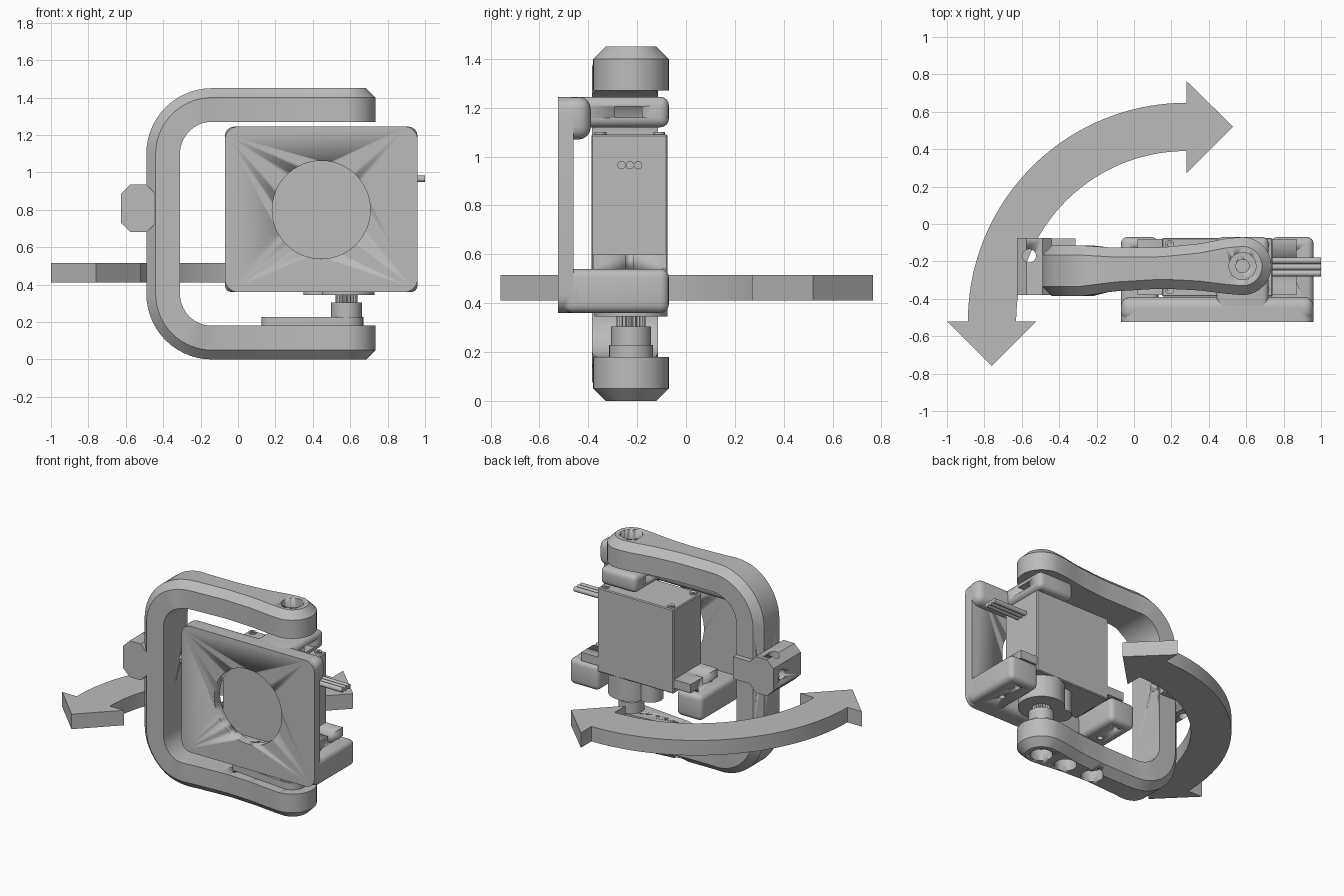
import bpy, bmesh, math
from math import sin, cos, pi
from mathutils import Vector, Matrix

if "Cube" in bpy.data.objects:
    bpy.data.objects.remove(bpy.data.objects["Cube"])

grey = bpy.data.materials.new("plain grey")
grey.use_nodes = True
grey.diffuse_color = (0.5, 0.5, 0.5, 1)
grey.node_tree.nodes["Principled BSDF"].inputs["Base Color"].default_value = (0.5, 0.5, 0.5, 1)


def finish(name, bm, smooth=True):
    bmesh.ops.remove_doubles(bm, verts=bm.verts, dist=0.0005)
    bmesh.ops.recalc_face_normals(bm, faces=bm.faces)
    mesh = bpy.data.meshes.new(name)
    bm.to_mesh(mesh)
    bm.free()
    mesh.materials.append(grey)
    ob = bpy.data.objects.new(name, mesh)
    bpy.context.collection.objects.link(ob)
    if smooth:
        activate(ob)
        bpy.ops.object.shade_smooth_by_angle(angle=math.radians(30))
    return ob


def activate(ob):
    bpy.ops.object.select_all(action='DESELECT')
    ob.select_set(True)
    bpy.context.view_layer.objects.active = ob


def box(name, x, y, z, bevel=0, segments=4):
    bm = bmesh.new()
    bmesh.ops.create_cube(bm, size=1)
    for v in bm.verts:
        v.co = [(r[0] + r[1]) / 2 + c * (r[1] - r[0]) for c, r in zip(v.co, (x, y, z))]
    if bevel:
        bmesh.ops.bevel(bm, geom=bm.edges[:], offset=bevel, segments=segments,
                        profile=0.5, affect='EDGES')
    return finish(name, bm)


def cylinder(name, axis, centre, radius, depth, sides=40):
    bm = bmesh.new()
    bmesh.ops.create_cone(bm, cap_ends=True, segments=sides, radius1=radius,
                          radius2=radius, depth=depth)
    turn = Vector((0, 0, 1)).rotation_difference(Vector(axis)).to_matrix().to_4x4()
    bm.transform(Matrix.Translation(centre) @ turn)
    return finish(name, bm)


def prism(name, outline, lift, step):
    """Extrude a flat outline: lift turns 2D points into 3D, step is the extrusion."""
    bm = bmesh.new()
    face = bm.faces.new([bm.verts.new(lift(*p)) for p in outline])
    new = bmesh.ops.extrude_face_region(bm, geom=[face])["geom"]
    bmesh.ops.translate(bm, vec=step, verts=[g for g in new if isinstance(g, bmesh.types.BMVert)])
    return finish(name, bm)


def arc(cx, cy, r, a, b, n):
    return [(cx + r * cos(a + (b - a) * i / n), cy + r * sin(a + (b - a) * i / n))
            for i in range(n + 1)]


def rounded_rect(x0, x1, z0, z1, r):
    corners = [(x1 - r, z1 - r), (x0 + r, z1 - r), (x0 + r, z0 + r), (x1 - r, z0 + r)]
    return [p for i, c in enumerate(corners) for p in arc(*c, r, i * pi / 2, (i + 1) * pi / 2, 8)]


def cut(target, cutters):
    for c in cutters:
        c.hide_render = True
        activate(target)
        mod = target.modifiers.new("cut", 'BOOLEAN')
        mod.operation = 'DIFFERENCE'
        mod.solver = 'EXACT'
        mod.object = c
        bpy.ops.object.modifier_apply(modifier=mod.name)
        bpy.data.objects.remove(c)


# C-shaped frame: chamfered section swept along a rounded path, with round ends
PIVOT = (0.58, -0.225)
CH, THICK, HEIGHT, ROUND = 0.05, 0.18, 1.45, 0.155
edges = [(-0.3, -0.385, -0.115), (-0.1, -0.36, -0.127), (0.15, -0.345, -0.125),
         (0.35, -0.355, -0.105), (0.5, -0.374, -0.076), (0.58, -0.38, -0.07)]


def width(x):
    if x <= edges[0][0]:
        return edges[0][1:]
    for p, q in zip(edges, edges[1:]):
        if x <= q[0]:
            t = (x - p[0]) / (q[0] - p[0])
            return [p[k] + t * (q[k] - p[k]) for k in (1, 2)]
    return edges[-1][1:]


def end_section(t):
    def at(r, off, side):
        return Vector((PIVOT[0] + r * sin(t), PIVOT[1] + side * r * cos(t), HEIGHT - off))
    return [at(ROUND, THICK, -1), at(ROUND, THICK, 1), at(ROUND, CH, 1),
            at(ROUND - CH, 0, 1), at(ROUND - CH, 0, -1), at(ROUND, CH, -1)]


def path_section(x, z, normal):
    f, b = width(x)
    spots = [(THICK, f), (THICK, b), (CH, b), (0, b - CH), (0, f + CH), (CH, f)]
    return [Vector((x - normal[0] * o, y, z - normal[1] * o)) for o, y in spots]


sections = [end_section(pi / 2 * (1 - i / 10)) for i in range(11)]
for i in range(1, 17):
    sections.append(path_section(0.58 - 0.72 * i / 16, HEIGHT, (0, 1)))
for px, pz in arc(0, 0, 1, pi / 2, pi, 14)[1:]:
    sections.append(path_section(-0.14 + 0.35 * px, 1.1 + 0.35 * pz, (px, pz)))
sections += [[Vector((p.x, p.y, HEIGHT - p.z)) for p in s] for s in reversed(sections)]
bm = bmesh.new()
rings = [[bm.verts.new(p) for p in s] for s in sections]
for a, b in zip(rings, rings[1:]):
    for i in range(6):
        bm.faces.new((a[i], a[i - 1], b[i - 1], b[i]))
frame = finish("c_frame", bm)

# Bearing seats in both arms, and the cross hole in the post
seats = [(PIVOT[0], HEIGHT), (PIVOT[0], 0), (0.38, 0), (0.16, 0)]
for x, z in seats:
    cut(frame, [cylinder("seat_cutter", (0, 0, 1), (x, PIVOT[1], z), 0.072, 0.16),
                cylinder("bore_cutter", (0, 0, 1), (x, PIVOT[1], z), 0.035, 0.5)])
cut(frame, [cylinder("post_hole_cutter", (1, 0, 0), (-0.4, -0.17, 0.81), 0.036, 0.5)])

# Grip block on the outside of the post
block = [(-0.44, 0.73), (-0.49, 0.68), (-0.575, 0.68), (-0.625, 0.73),
         (-0.625, 0.885), (-0.575, 0.935), (-0.49, 0.935), (-0.44, 0.885)]
grip = prism("grip_block", block, lambda x, z: (x, -0.38, z), (0, 0.305, 0))
side = box("grip_side_boss", (-0.46, -0.312), (-0.2, -0.078), (0.73, 0.885))
cut(grip, [cylinder("grip_hole_cutter", (0, 0, 1), (-0.56, -0.17, 0.81), 0.036, 0.5),
           cylinder("grip_cross_cutter", (1, 0, 0), (-0.55, -0.17, 0.81), 0.036, 0.4)])
cut(side, [cylinder("boss_hole_cutter", (1, 0, 0), (-0.4, -0.17, 0.81), 0.036, 0.5)])

# Front plate with round window
plate = prism("front_plate", rounded_rect(-0.07, 0.96, 0.36, 1.245, 0.07),
              lambda x, z: (x, -0.525, z), (0, 0.065, 0))
cut(plate, [cylinder("window_cutter", (0, 1, 0), (0.445, -0.5, 0.8), 0.262, 0.4, 72)])

# Thick bands and lugs behind the plate
box("upper_band", (-0.07, 0.96), (-0.52, -0.39), (1.07, 1.245), 0.05)
box("lower_band", (-0.07, 0.96), (-0.52, -0.39), (0.36, 0.54), 0.05)
lug = box("upper_lug", (0.44, 0.72), (-0.5, -0.07), (1.12, 1.245), 0.035)
cut(lug, [box("lug_slot_cutter", (0.3, 0.9), (-0.29, -0.18), (1.16, 1.205))])
for name, x in (("right", (-0.07, 0.13)), ("left", (0.73, 0.96))):
    lower = box(name + "_lower_lug", x, (-0.5, -0.07), (0.36, 0.54), 0.035)
    cut(lower, [cylinder("screw_cutter", (0, 0, 1), (sum(x) / 2, y, 0.4), 0.02, 0.5, 16)
                for y in (-0.3, -0.15)])

# Motor body, mounting ears and corner screws
box("motor_body", (0.15, 0.74), (-0.388, -0.075), (0.5, 1.09), 0.006, 1)
ears = box("mounting_ears", (0.02, 0.87), (-0.38, -0.08), (0.54, 0.6))
for x in (0.02, 0.87):
    cut(ears, [box("ear_slot_cutter", (x - 0.06, x + 0.06), (-0.245, -0.215), (0.5, 0.7))])
for x in (0.19, 0.7):
    for y in (-0.11, -0.35):
        screw = cylinder("corner_screw", (0, 0, 1), (x, y, 1.092), 0.024, 0.016, 20)
        cut(screw, [cylinder("socket_cutter", (0, 0, 1), (x, y, 1.1), 0.012, 0.016, 6)])

# Gear housing, splined shaft and drive horn
cylinder("gear_housing", (0, 0, 1), (*PIVOT, 0.43), 0.15, 0.17, 48)
cylinder("idler_housing", (0, 0, 1), (0.43, PIVOT[1], 0.43), 0.08, 0.17)
spline = [(PIVOT[0] + r * cos(a), PIVOT[1] + r * sin(a))
          for i in range(40) for r, a in [((0.06, 0.052)[i % 2], i * pi / 20)]]
prism("splined_shaft", spline, lambda x, y: (x, y, 0.29), (0, 0, 0.07))
cylinder("horn_hub", (0, 0, 1), (*PIVOT, 0.265), 0.082, 0.08)
horn_shape = (arc(*PIVOT, 0.09, -pi / 2, pi / 2, 16)
              + arc(0.175, PIVOT[1], 0.05, pi / 2, 3 * pi / 2, 12))
horn = prism("drive_horn", horn_shape, lambda x, y: (x, y, 0.17), (0, 0, 0.058))
for i in range(5):
    cut(horn, [cylinder("horn_hole_cutter", (0, 0, 1), (0.18 + i * 0.065, PIVOT[1], 0.22),
                        0.012, 0.06, 12)])

# Cable of three wires
for i in range(3):
    cylinder("wire", (1, 0, 0), (0.865, -0.264 + i * 0.034, 0.965), 0.017, 0.27, 16)

# Curved double-headed arrow
outline = (arc(0.28, -0.52, 1.168, pi / 2, pi, 40)
           + [(-1, -0.52), (-0.76, -0.76), (-0.52, -0.52)]
           + arc(0.28, -0.52, 0.91, pi, pi / 2, 40)
           + [(0.28, 0.27), (0.53, 0.52), (0.28, 0.765)])
prism("rotation_arrow", outline, lambda x, y: (x, y, 0.41), (0, 0, 0.105))
